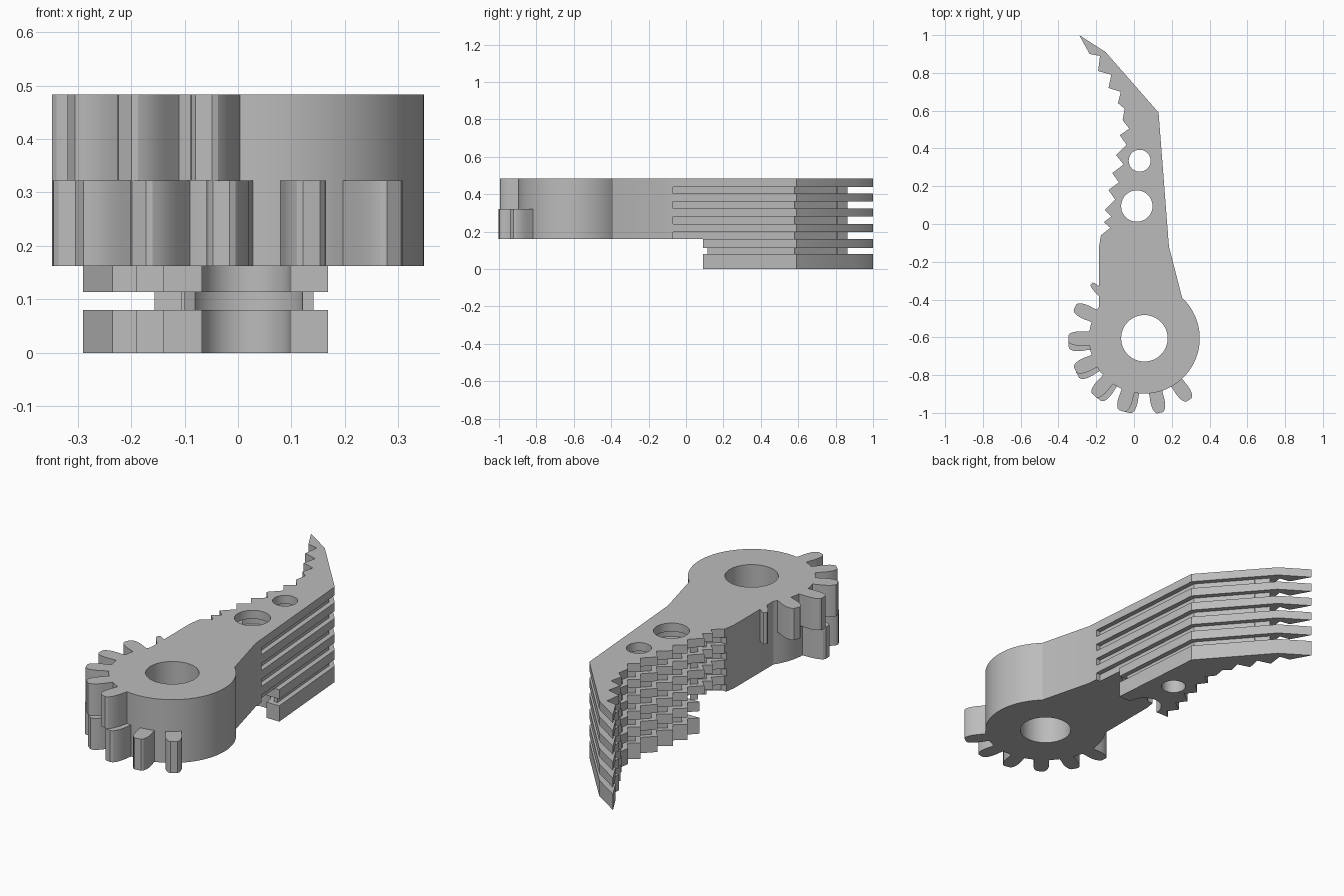
import bpy, bmesh, math
from mathutils import Vector

old = bpy.data.objects.get("Cube")
if old:
    bpy.data.objects.remove(old, do_unlink=True)

grey = bpy.data.materials.new("plain_grey")
grey.use_nodes = True
COLOUR = (0.5, 0.5, 0.5, 1)
grey.diffuse_color = COLOUR
grey.node_tree.nodes["Principled BSDF"].inputs["Base Color"].default_value = COLOUR

HUB = Vector((0.055, -0.605))
HUB_R, BORE_R, GEAR_R = 0.293, 0.123, 0.403
HOLES = [((0.015, 0.095), 0.083), ((0.03, 0.335), 0.058)]
INSET = 0.025
BASE_Z, MID_Z, TOP_Z = 0.162, 0.322, 0.483
TIP = [(-0.29, 1.0), (-0.235, 0.90), (-0.18, 0.89)]
SERRATION = [(-0.19, 0.81), (-0.12, 0.79), (-0.135, 0.72), (-0.07, 0.70),
             (-0.085, 0.64), (-0.05, 0.61), (-0.06, 0.55), (-0.025, 0.505),
             (-0.075, 0.47), (-0.04, 0.42), (-0.095, 0.365), (-0.055, 0.315),
             (-0.115, 0.27), (-0.08, 0.22), (-0.135, 0.18), (-0.10, 0.13),
             (-0.155, 0.075), (-0.12, 0.04), (-0.16, 0.01), (-0.125, -0.02),
             (-0.175, -0.06)]


def polar(angle, radius, centre=HUB):
    a = math.radians(angle)
    return (centre[0] + radius * math.cos(a), centre[1] + radius * math.sin(a))


def prism(name, outline, z0, z1):
    """Extrude a counter-clockwise outline between two heights."""
    bm = bmesh.new()
    low = [bm.verts.new((x, y, z0)) for x, y in outline]
    high = [bm.verts.new((x, y, z1)) for x, y in outline]
    bm.faces.new(low[::-1])
    bm.faces.new(high)
    for i in range(len(low)):
        j = (i + 1) % len(low)
        bm.faces.new((low[i], low[j], high[j], high[i]))
    mesh = bpy.data.meshes.new(name)
    bm.to_mesh(mesh)
    bm.free()
    obj = bpy.data.objects.new(name, mesh)
    bpy.context.collection.objects.link(obj)
    mesh.materials.append(grey)
    return obj


def drill(obj, holes, z0, z1):
    """Cut round holes right through a part."""
    cutters = []
    for centre, r in holes:
        ring = [polar(i * 360 / 64, r, centre) for i in range(64)]
        cutter = prism("cutter", ring, z0 - 0.1, z1 + 0.1)
        cutter.hide_render = True
        mod = obj.modifiers.new("hole", 'BOOLEAN')
        mod.operation, mod.solver, mod.object = 'DIFFERENCE', 'EXACT', cutter
        cutters.append(cutter)
    graph = bpy.context.evaluated_depsgraph_get()
    mesh = bpy.data.meshes.new_from_object(obj.evaluated_get(graph))
    obj.modifiers.clear()
    obj.data = mesh
    for cutter in cutters:
        bpy.data.objects.remove(cutter, do_unlink=True)


def smooth(obj):
    bpy.ops.object.select_all(action='DESELECT')
    obj.select_set(True)
    bpy.context.view_layer.objects.active = obj
    bpy.ops.object.shade_smooth_by_angle(angle=math.radians(25))


def finger(cut, left_x, tip=True):
    """Serrated finger outline above the line y = cut."""
    right_x = 0.13 + 0.055 * (0.59 - cut) / 0.71
    return ([(left_x, cut), (right_x, cut), (0.13, 0.59), (-0.15, 0.91)]
            + (TIP if tip else []) + [p for p in SERRATION if p[1] > cut])


def shrink(outline, d):
    """Move every edge of an outline inwards by d."""
    pts = [Vector(p) for p in outline]
    result = []
    for i, p in enumerate(pts):
        a = (p - pts[i - 1]).normalized()
        b = (pts[(i + 1) % len(pts)] - p).normalized()
        na, nb = Vector((-a.y, a.x)), Vector((-b.y, b.x))
        result.append(tuple(p + (na + nb) * (d / (1 + na.dot(nb)))))
    return result


# Hub body with its bore
arc = [polar(145 + i * 262 / 60, HUB_R) for i in range(61)]
hub = prism("hub_body", [(0.181, -0.07), (-0.177, -0.07), (-0.185, -0.12)]
            + arc + [(0.185, -0.12)], BASE_Z, TOP_Z)
drill(hub, [(HUB, BORE_R)], BASE_Z, TOP_Z)
smooth(hub)

# Stacked finger plates, the lowest two shorter than the rest
upper = finger(-0.07, -0.177)
lower = finger(0.09, -0.14)
plates = [(lower, 0, 0.08), (lower, 0.114, BASE_Z)]
plates += [(upper, z, z + 0.043) for z in (0.199, 0.280, 0.360, 0.440)]
for i, (outline, z0, z1) in enumerate(plates):
    plate = prism(f"finger_plate_{i + 1}", outline, z0, z1)
    drill(plate, HOLES, z0, z1)
    smooth(plate)

# Recessed core that fills the slots between the plates
wide_holes = [(c, r + INSET) for c, r in HOLES]
upper_core = shrink(finger(-0.095, -0.181, False), INSET)
lower_core = shrink(finger(0.09, -0.14, False), INSET)
for name, outline, z0, z1 in (("lower_core", lower_core, 0.04, 0.14),
                              ("upper_core", upper_core, BASE_Z, 0.46)):
    core = prism(name, outline, z0, z1)
    drill(core, wide_holes, z0, z1)
    smooth(core)


# Gear teeth in two staggered tiers
def gear_tooth(name, angle, z0, z1, width=1.0):
    side = [(0.27, 0.036), (0.31, 0.036), (0.335, 0.038), (0.36, 0.037),
            (0.38, 0.033), (0.395, 0.026), (GEAR_R, 0.016)]
    shape = [(r, -w * width) for r, w in side] + [(r, w * width) for r, w in side[::-1]]
    a = math.radians(angle)
    c, s = math.cos(a), math.sin(a)
    smooth(prism(name, [(HUB.x + r * c - w * s, HUB.y + r * s + w * c)
                        for r, w in shape], z0, z1))


for i in range(5):
    gear_tooth(f"upper_tooth_{i + 1}", 156 + 24.2 * i, MID_Z, TOP_Z)
gear_tooth("upper_thin_tooth", 134, MID_Z, TOP_Z, 0.5)
for i in range(6):
    gear_tooth(f"lower_tooth_{i + 1}", 185 + 24.2 * i, BASE_Z, MID_Z)
